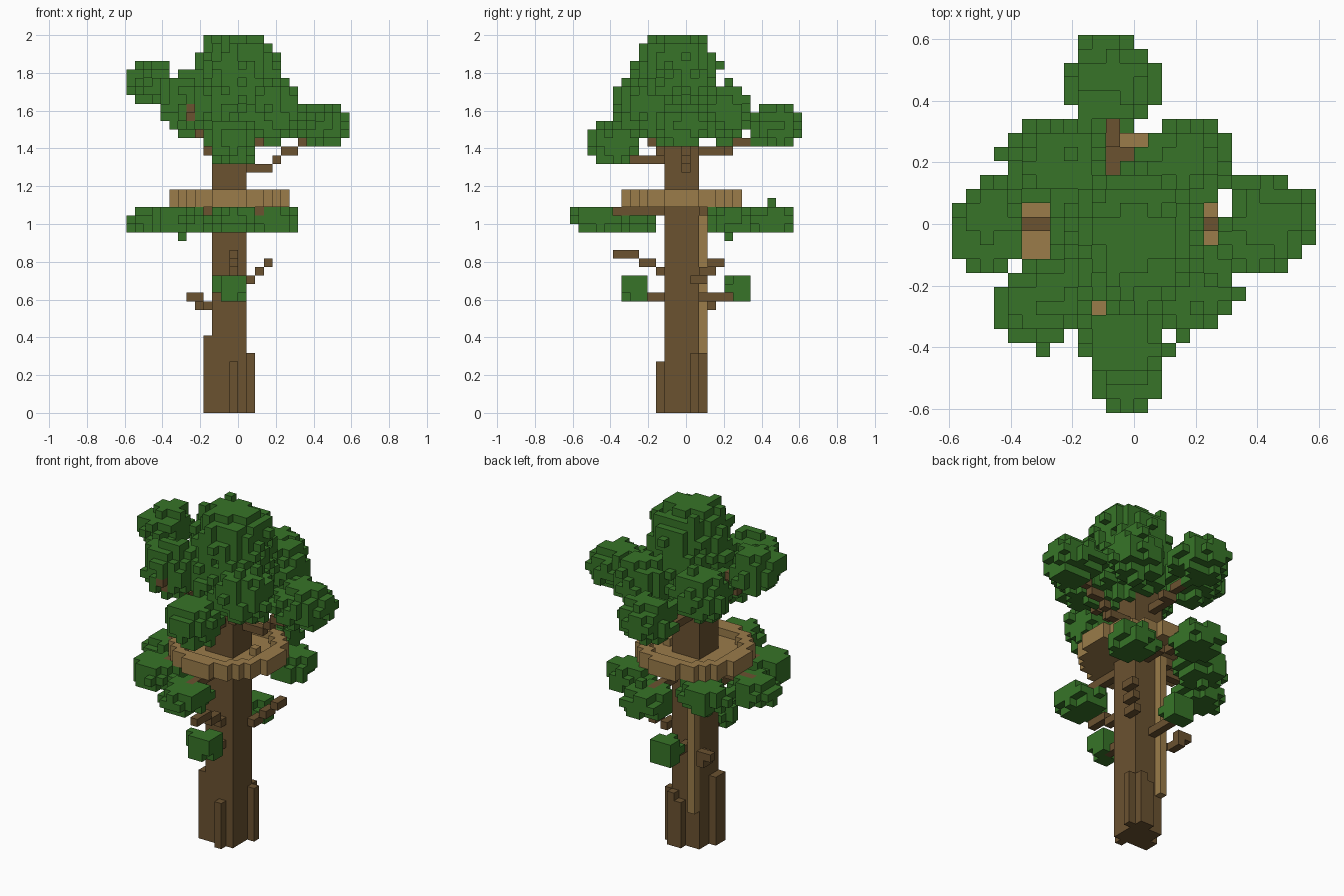
import bpy, bmesh, random
from mathutils import Vector

random.seed(4)
V = 1 / 22  # edge of one cube cell

old = bpy.data.objects.get("Cube")
if old:
    bpy.data.objects.remove(old, do_unlink=True)


def material(name, rgb):
    m = bpy.data.materials.new(name)
    m.use_nodes = True
    m.diffuse_color = (*rgb, 1)
    m.node_tree.nodes["Principled BSDF"].inputs["Base Color"].default_value = (*rgb, 1)
    return m


BARK = material("brown bark", (0.145, 0.084, 0.030))
PLANK = material("tan planks", (0.325, 0.200, 0.068))
LEAF = material("green leaves", (0.038, 0.175, 0.021))

parts = []     # (name, material, cells)
taken = set()  # every filled cell


def add(name, mat, cells):
    cells = set(cells) - taken
    taken.update(cells)
    parts.append((name, mat, cells))


def box(x0, x1, y0, y1, z0, z1):
    return {(x, y, z) for x in range(x0, x1 + 1)
            for y in range(y0, y1 + 1) for z in range(z0, z1 + 1)}


def path(*points):
    """Cells along a bent line."""
    cells = set()
    for a, b in zip(points, points[1:]):
        a, b = Vector(a), Vector(b)
        n = int(max(abs(c) for c in b - a))
        for s in range(n + 1):
            cells.add(tuple(round(c) for c in a.lerp(b, s / max(n, 1))))
    return cells


def blob(cx, cy, cz, rx, ry, rz, rough=0.13):
    """Ellipsoid of cells with an uneven surface."""
    cells = set()
    for c in sorted(box(int(cx - rx) - 2, int(cx + rx) + 2, int(cy - ry) - 2,
                        int(cy + ry) + 2, int(cz - rz) - 2, int(cz + rz) + 2)):
        d = (((c[0] + 0.5 - cx) / rx) ** 2 + ((c[1] - cy) / ry) ** 2
             + ((c[2] + 0.5 - cz) / rz) ** 2) ** 0.5
        if d <= 1 + random.uniform(-rough, rough):
            cells.add(c)
    return cells


# Trunk and roots
add("trunk", BARK, box(-3, 0, -2, 1, 0, 34))
add("roots", BARK, box(-4, -4, -2, -1, 0, 8) | box(1, 1, 1, 1, 0, 6)
    | box(-1, -1, -3, -3, 0, 5) | box(0, 0, 2, 2, 0, 6) | box(-1, -1, 2, 2, 0, 5))

# Round lookout platform with a raised rim, and the ladder up to it
disc, rim = set(), set()
for x, y, z in box(-8, 5, -7, 6, 24, 24):
    r = ((x + 1.5) ** 2 + (y + 0.5) ** 2) ** 0.5
    if r < 6.9:
        disc.add((x, y, z))
        if r > 5.4:
            rim.add((x, y, z + 1))
add("platform_floor", PLANK, disc)
add("platform_rim", PLANK, rim)
add("platform_stool", PLANK, box(2, 2, 0, 0, 25, 25))
add("ladder", PLANK, box(-3, -3, 2, 2, 5, 23))

# Short twigs low on the trunk
add("low_twigs", BARK,
    box(1, 1, 1, 2, 15, 15) | box(2, 2, 2, 3, 16, 16) | box(3, 3, 3, 4, 17, 17)
    | box(-1, -1, -3, -3, 16, 16) | box(-1, -1, -5, -4, 17, 17) | box(-1, -1, -8, -6, 18, 18)
    | path((-4, 1, 12), (-5, 2, 12), (-5, 3, 12)) | box(-6, -5, 3, 3, 13, 13)
    | box(-1, -1, -5, -3, 13, 13) | box(-2, -2, 2, 5, 13, 13))

# Branches under the platform, one for each leaf cluster
cluster_centres = [(-0.5, -10.3, 2.6, 3.3), (-7.1, -6, 3.1, 2.8), (-10, 0, 2.9, 2.7),
                   (-6.3, 5, 3.1, 2.8), (-1.5, 10, 3, 2.7), (4.3, 5, 2.8, 2.7)]
low = set()
for cx, cy, rx, ry in cluster_centres:
    low |= path((-1, 0, 23), (round(cx * 0.9 - 0.5), round(cy * 0.9), 23))
add("middle_branches", BARK, low)

# Branches that rise into the crown
add("upper_branches", BARK,
    path((1, 0, 28), (3, 0, 28), (4, 0, 29), (5, 0, 30), (6, 0, 30), (7, 0, 31), (9, 0, 32))
    | path((-4, 0, 30), (-4, 0, 32), (-5, 0, 33), (-6, 0, 35), (-8, 0, 36), (-10, 0, 37))
    | path((-1, -3, 29), (-1, -5, 29), (-1, -8, 30))
    | path((-2, 2, 30), (-2, 4, 30), (-2, 6, 31), (-2, 9, 32)) | {(-1, 5, 30)}
    | path((1, -3, 30), (2, -4, 31), (3, -4, 32), (4, -5, 33))
    | path((-4, -2, 30), (-5, -4, 32), (-6, -8, 35)))

# Leaf clusters at the platform, three layers thick
for i, (cx, cy, rx, ry) in enumerate(cluster_centres):
    add(f"middle_leaves_{i + 1}", LEAF,
        [c for c in blob(cx, cy, 22.5, rx, ry, 1.85, 0.08) if 20 < c[2] < 24])
add("leaf_tips", LEAF, {(-7, 5, 20), (-1, 10, 24), (-7, -9, 22), (3, -8, 35)})

# Small leaf clumps on the low twigs
add("small_leaves_front", LEAF, blob(-0.5, -6, 14.5, 1.77, 1.77, 1.77, 0.05)
    | box(-3, -3, -6, -6, 14, 15))
add("small_leaves_back", LEAF, blob(-1.5, 6, 14.5, 1.75, 1.75, 1.75, 0.06))

# Crown
crown = {
    "crown_top": (-0.2, -1, 40, 4.7, 4.6, 4.6),
    "crown_middle": (-0.5, -1, 36, 5.2, 5.2, 5.0),
    "crown_front_left": (4, -4.5, 35, 3.2, 3.2, 3.5),
    "crown_front_right": (-6, -5.4, 36.5, 3.1, 2.9, 3.2),
    "crown_back_right": (-5.3, 4.4, 35.2, 3.1, 3, 3.2),
    "crown_back_left": (3.4, 4.4, 34.8, 3.2, 3, 3.2),
    "front_leaves": (-0.5, -8.4, 31.6, 3, 3.2, 2.6),
    "back_leaves": (-1.5, 10.3, 33.5, 3.3, 3.1, 2.5),
    "left_leaves": (9.5, 0, 33.5, 3.4, 3.4, 2.5),
    "right_leaves": (-10.4, 0, 38.5, 2.7, 3.3, 2.6),
}
for name, shape in crown.items():
    add(name, LEAF, [c for c in blob(*shape) if c[2] < 44])

# Build each part from the outer sides of its cells
AXES = [Vector(a) for a in ((1, 0, 0), (0, 1, 0), (0, 0, 1))]
for name, mat, cells in parts:
    bm = bmesh.new()
    for c in sorted(cells):
        mid = Vector((c[0] + 0.5, c[1], c[2] + 0.5))
        for k in range(3):
            for sign in (1, -1):
                n = AXES[k] * sign
                if tuple(int(p + q) for p, q in zip(c, n)) in taken:
                    continue
                u = AXES[(k + 1) % 3] / 2
                w = AXES[(k + 2) % 3] / 2 * sign
                ring = (-u - w, u - w, u + w, w - u)
                bm.faces.new([bm.verts.new((mid + n / 2 + o) * V) for o in ring])
    bmesh.ops.remove_doubles(bm, verts=bm.verts, dist=V / 100)
    bmesh.ops.dissolve_limit(bm, angle_limit=0.01, verts=bm.verts, edges=bm.edges)
    mesh = bpy.data.meshes.new(name)
    bm.to_mesh(mesh)
    bm.free()
    mesh.materials.append(mat)
    bpy.context.collection.objects.link(bpy.data.objects.new(name, mesh))
